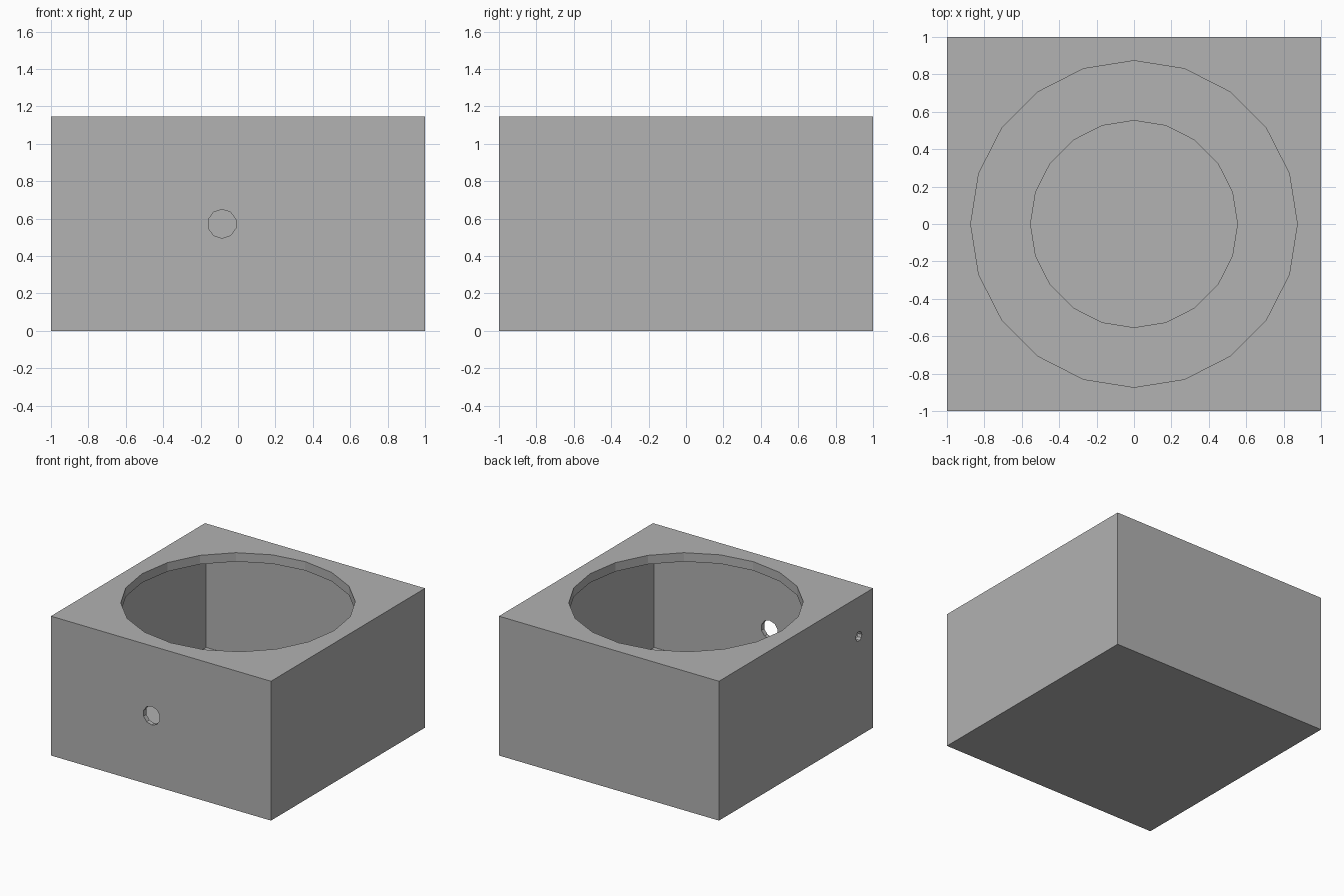
import bpy
import math

cube = bpy.data.objects.get("Cube")
if cube:
    bpy.data.objects.remove(cube, do_unlink=True)

HALF, HEIGHT = 1.0, 1.145
WALL, LID, FLOOR = 0.037, 0.073, 0.148
RECESS_BOTTOM = 0.055

grey = bpy.data.materials.new("plain grey")
grey.use_nodes = True
colour = (0.445, 0.445, 0.445, 1)
grey.diffuse_color = colour
grey.node_tree.nodes["Principled BSDF"].inputs["Base Color"].default_value = colour


def block(name, half, z0, z1):
    """Square block between two heights."""
    bpy.ops.mesh.primitive_cube_add(size=1, location=(0, 0, (z0 + z1) / 2))
    ob = bpy.context.object
    ob.name = name
    ob.scale = (2 * half, 2 * half, z1 - z0)
    bpy.ops.object.transform_apply(location=True, rotation=True, scale=True)
    ob.data.materials.append(grey)
    return ob


def drill(name, sides, radius, length, centre, rotation=(0, 0, 0)):
    """Faceted cylinder used as a cutter."""
    bpy.ops.mesh.primitive_cylinder_add(vertices=sides, radius=radius, depth=length,
                                        location=centre, rotation=rotation)
    ob = bpy.context.object
    ob.name = name
    bpy.ops.object.transform_apply(location=True, rotation=True, scale=True)
    ob.data.materials.append(grey)
    return ob


def cut(target, cutter):
    cutter.hide_render = True
    mod = target.modifiers.new(cutter.name, 'BOOLEAN')
    mod.operation = 'DIFFERENCE'
    mod.solver = 'EXACT'
    mod.object = cutter
    bpy.ops.object.select_all(action='DESELECT')
    bpy.context.view_layer.objects.active = target
    target.select_set(True)
    bpy.ops.object.modifier_apply(modifier=mod.name)
    bpy.data.objects.remove(cutter, do_unlink=True)


# Outer case, hollowed to thin walls with a thick floor
case = block("box_case", HALF, 0, HEIGHT)
cut(case, block("inner_cavity", HALF - WALL, FLOOR, HEIGHT - LID))

# Large round opening in the lid
cut(case, drill("lid_opening", 20, 0.873, 0.4, (0, 0, HEIGHT)))

# Round recess in the floor
cut(case, drill("floor_recess", 20, 0.553, 0.4, (0, 0, RECESS_BOTTOM + 0.2)))

# Holes through the front wall and one side wall
quarter = math.pi / 2
cut(case, drill("front_hole", 10, 0.077, 0.3, (-0.085, -HALF, HEIGHT / 2), (quarter, 0, 0)))
cut(case, drill("side_hole", 10, 0.039, 0.3, (-HALF, -0.816, 0.82), (0, quarter, 0)))
